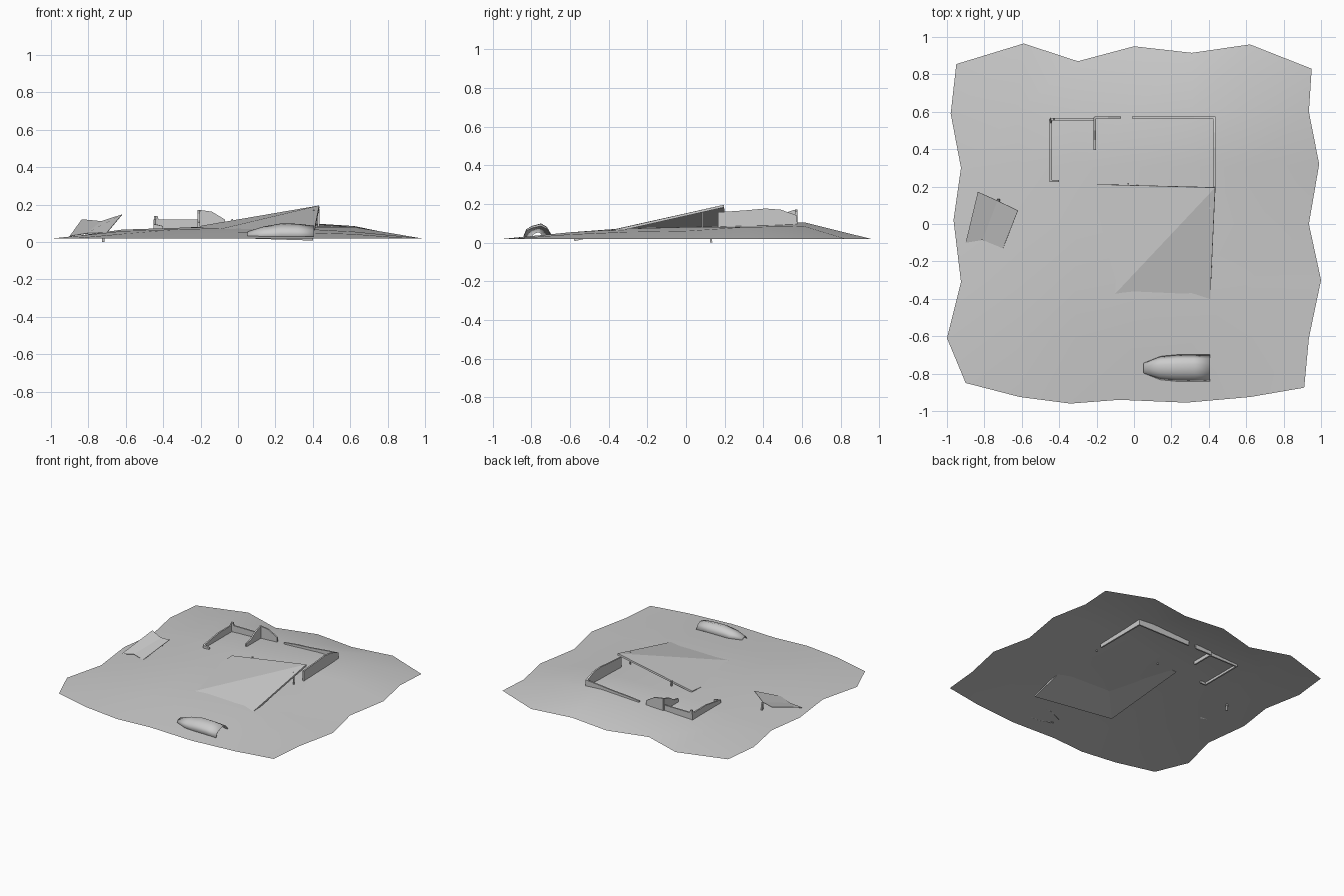
import bpy


def make(name, verts, faces, thick=0.0, offset=0.0, smooth=None):
    me = bpy.data.meshes.new(name)
    me.from_pydata(verts, [], faces)
    ob = bpy.data.objects.new(name, me)
    bpy.context.collection.objects.link(ob)
    if thick:
        m = ob.modifiers.new("thickness", 'SOLIDIFY')
        m.thickness, m.offset = thick, offset
        m.use_even_offset = True
    if smooth:
        me.shade_smooth()
    return ob


def grid_faces(cols, rows):
    return [(j * cols + i, j * cols + i + 1, (j + 1) * cols + i + 1, (j + 1) * cols + i)
            for j in range(rows - 1) for i in range(cols - 1)]


def wall(name, path, bottom=0.055, thick=0.011):
    # Broken wall: plan path with a ragged top height at each point
    n = len(path)
    verts = [(x, y, bottom) for x, y, t in path] + list(path)
    return make(name, verts, grid_faces(n, 2), thick)


def rod(name, a, b, r=0.006):
    off = [(-r, -r), (r, -r), (r, r), (-r, r)]
    verts = [(p[0] + dx, p[1] + dy, p[2]) for p in (a, b) for dx, dy in off]
    sides = [(i, (i + 1) % 4, (i + 1) % 4 + 4, i + 4) for i in range(4)]
    return make(name, verts, [(3, 2, 1, 0), (4, 5, 6, 7)] + sides)


# Ground mound: 6 x 6 sheet with a wavy border
front = [(-.9, -.85), (-.61, -.925), (-.34, -.96), (-.08, -.94), (.28, -.955), (.62, -.925), (.91, -.875)]
back = [(-.95, .855), (-.59, .965), (-.3, .87), (0, .95), (.31, .915), (.62, .96), (.95, .83)]
left = [(-1, -.61), (-.925, -.31), (-.965, .02), (-.925, .3), (-.98, .59)]
right = [(.935, -.61), (1, -.3), (.935, 0), (.99, .32), (.935, .6)]
heights = [(.043, .048, .052, .052, .042),
           (.058, .068, .075, .072, .055),
           (.066, .076, .08, .08, .06),
           (.066, .076, .082, .09, .08),
           (.062, .076, .09, .105, .085)]
edge = 0.018
verts = [(x, y, edge) for x, y in front]
for j in range(5):
    verts.append((*left[j], edge))
    verts += [((i - 2) * .31, (j - 2) * .305, heights[j][i]) for i in range(5)]
    verts.append((*right[j], edge))
verts += [(x, y, edge) for x, y in back]
make("ground", verts, grid_faces(7, 7), smooth=True)

# Ruined walls
wall("main_wall", [(-.01, .57, .10), (.08, .57, .11), (.2, .57, .118), (.32, .57, .13), (.43, .57, .14),
                   (.43, .49, .17), (.43, .41, .176), (.43, .3, .166), (.43, .165, .157)])
wall("back_wall_stub", [(-.21, .57, .172), (-.14, .57, .162), (-.07, .57, .12)])
wall("cross_wall", [(-.21, .57, .172), (-.21, .5, .15), (-.21, .45, .115), (-.21, .395, .105)])
wall("annex_wall", [(-.21, .56, .12), (-.425, .56, .12), (-.43, .56, .14), (-.445, .56, .14),
                    (-.445, .54, .12), (-.445, .4, .12), (-.445, .3, .105),
                    (-.445, .23, .095), (-.4, .23, .085)])

# Fallen roof slab, one corner propped up on the wall
make("fallen_slab",
     [(-.2, .212, .086), (.434, .195, .195), (.4, -.58, .02), (-.22, -.5, .04)],
     [(0, 3, 1), (3, 2, 1)], 0.013, -1)
rod("slab_rod_side", (.405, .085, .07), (.405, .085, .172), .004)
rod("slab_rod_back", (-.03, .216, .07), (-.03, .216, .122), .004)

# Folded panel leaning on a stake
make("folded_panel",
     [(-.9, -.1, .03), (-.81, -.085, .045), (-.7, -.13, .05),
      (-.835, .172, .12), (-.73, .125, .11), (-.62, .072, .146)],
     grid_faces(3, 2), 0.003)
rod("panel_stake", (-.72, .13, 0), (-.727, .125, .11))

# Half-buried arched shell in front
section = [(-.84, .03), (-.825, .068), (-.795, .085), (-.75, .097), (-.72, .08), (-.7, .045)]
stations = [(.05, .4, .45), (.14, .88, .8), (.23, 1, 1), (.32, 1, .98), (.405, 1, .85)]
verts = [(x, -.77 + (y + .77) * w, .02 + (z - .02) * h) for x, w, h in stations for y, z in section]
make("arched_shell", verts, [f[::-1] for f in grid_faces(6, 5)], 0.003, smooth=True)
